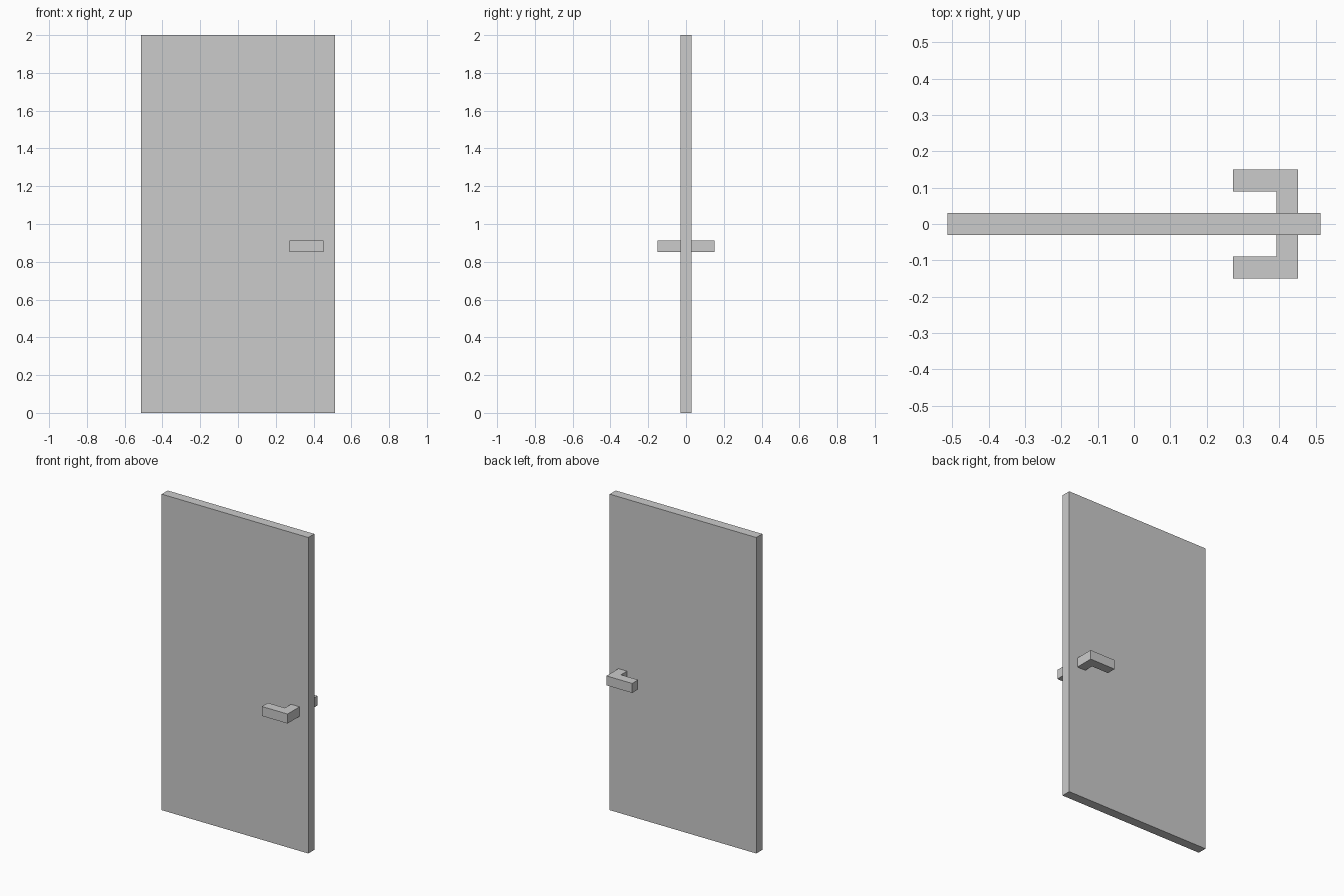
import bpy, bmesh

if "Cube" in bpy.data.objects:
    bpy.data.objects.remove(bpy.data.objects["Cube"])


def prism(name, outline, z0, z1):
    """Extrude an XY outline (counter-clockwise) from z0 to z1."""
    bm = bmesh.new()
    face = bm.faces.new([bm.verts.new((x, y, z0)) for x, y in outline])
    top = bmesh.ops.extrude_face_region(bm, geom=[face])["geom"]
    verts = [v for v in top if isinstance(v, bmesh.types.BMVert)]
    bmesh.ops.translate(bm, verts=verts, vec=(0, 0, z1 - z0))
    bmesh.ops.recalc_face_normals(bm, faces=bm.faces)
    mesh = bpy.data.meshes.new(name)
    bm.to_mesh(mesh)
    bm.free()
    obj = bpy.data.objects.new(name, mesh)
    bpy.context.collection.objects.link(obj)
    return obj


# Door slab
W, T = 0.513, 0.03
prism("door_panel", [(-W, -T), (W, -T), (W, T), (-W, T)], 0.0, 2.0)

# L-shaped lever handle: neck out of the panel, grip towards the hinge side
lever = [(0.392, T), (0.452, T), (0.452, 0.15),
         (0.272, 0.15), (0.272, 0.09), (0.392, 0.09)]
for name, side in (("back_handle", 1), ("front_handle", -1)):
    prism(name, [(x, y * side) for x, y in lever], 0.852, 0.912)
